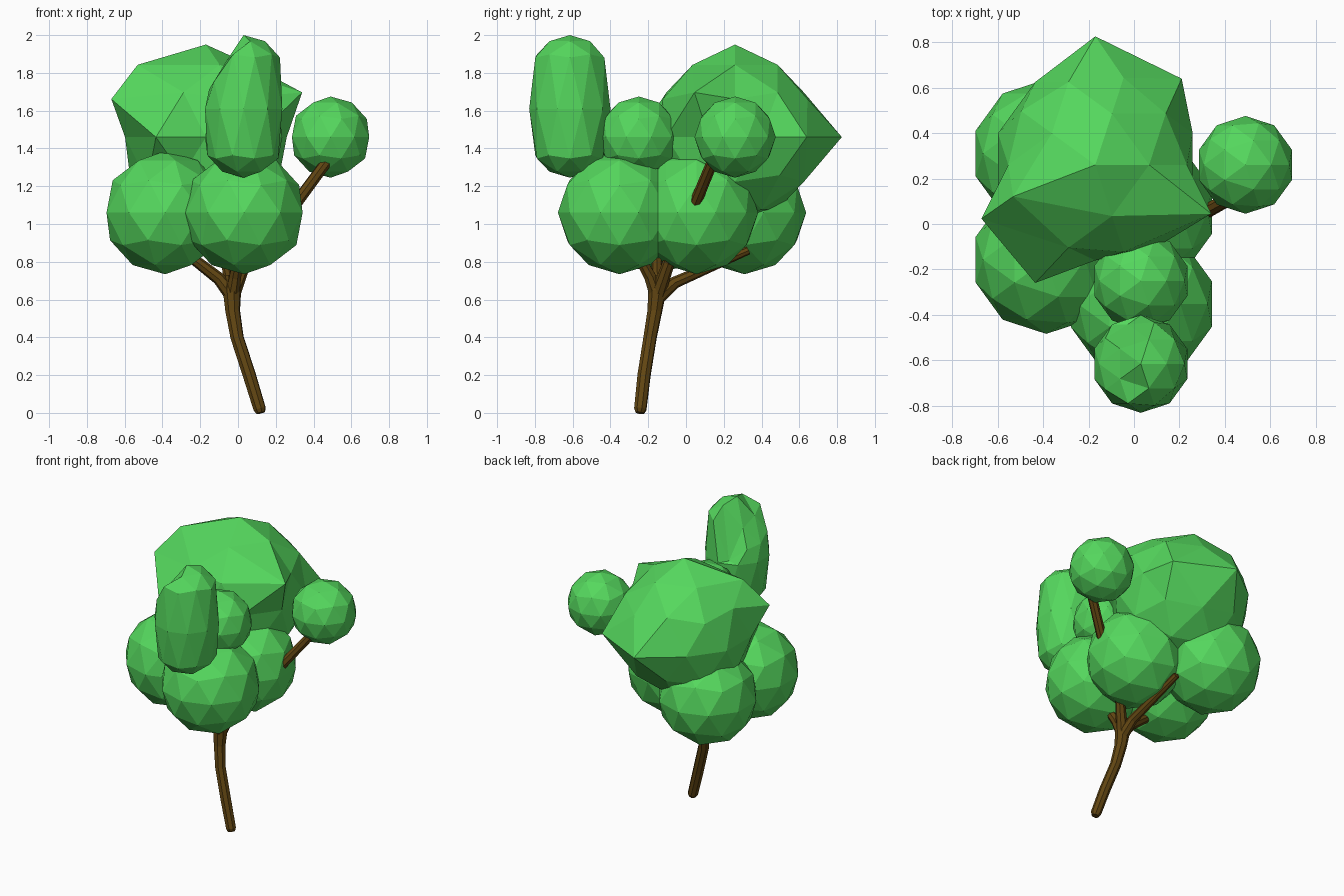
import bpy, bmesh
from mathutils import Vector

if "Cube" in bpy.data.objects:
    bpy.data.objects.remove(bpy.data.objects["Cube"])


def material(name, color):
    m = bpy.data.materials.new(name)
    m.diffuse_color = (*color, 1)
    m.use_nodes = True
    m.node_tree.nodes["Principled BSDF"].inputs["Base Color"].default_value = m.diffuse_color
    return m


LEAF = material("leaf_green", (0.09, 0.68, 0.11))
BARK = material("bark_brown", (0.12, 0.06, 0.006))


def clump(name, center, radius, moves=()):
    """Faceted ball of leaves; moves = (direction of a vertex, offset)."""
    bm = bmesh.new()
    bmesh.ops.create_icosphere(bm, subdivisions=2, radius=radius)
    start = {v: v.co.normalized() for v in bm.verts}
    for direction, offset in moves:
        d = Vector(direction).normalized()
        v = max(start, key=lambda k: start[k].dot(d))
        v.co += Vector(offset)
    mesh = bpy.data.meshes.new(name)
    bm.to_mesh(mesh)
    bm.free()
    mesh.materials.append(LEAF)
    ob = bpy.data.objects.new(name, mesh)
    ob.location = center
    bpy.context.collection.objects.link(ob)
    return ob


def limb(name, points):
    """Eight-sided tapering tube through (x, y, z, radius) points."""
    cu = bpy.data.curves.new(name, "CURVE")
    cu.dimensions = "3D"
    cu.bevel_depth = 1
    cu.bevel_resolution = 2
    cu.use_fill_caps = True
    sp = cu.splines.new("POLY")
    sp.points.add(len(points) - 1)
    for p, (x, y, z, r) in zip(sp.points, points):
        p.co = (x, y, z, 1)
        p.radius = r
    sp.use_smooth = False
    cu.materials.append(BARK)
    ob = bpy.data.objects.new(name, cu)
    bpy.context.collection.objects.link(ob)


# lower ring of large leaf clumps
for name, x, y in (("front_left_leaves", -0.386, -0.157),
                   ("front_leaves", 0.032, -0.352),
                   ("right_leaves", 0.032, 0.056),
                   ("back_left_leaves", -0.386, 0.31)):
    clump(name, (x, y, 1.06), 0.326)

# small leaf clumps
clump("right_small_leaves", (0.49, 0.26, 1.46), 0.215)
clump("front_small_leaves", (0.03, -0.25, 1.46), 0.215)

# tall front clump: upper half pulled upwards, with a groove at the back left
tall = clump("tall_front_leaves", (0.03, -0.615, 1.46), 0.215)
low_spots = (((-.851, 0, .526), 0.14), ((-.263, .809, .526), 0.05),
             ((-.425, .309, .85), 0.18), ((-.425, -.309, .85), 0.22),
             ((-.724, .526, .447), 0.15), ((-.724, -.526, .447), 0.20))
for v in tall.data.vertices:
    n = v.co.normalized()
    if abs(n.z) < 0.1:
        v.co.z += 0.15
    elif n.z > 0:
        lift = [h for d, h in low_spots if n.dot(Vector(d).normalized()) > 0.99]
        v.co.z += lift[0] if lift else 0.325

# big angular crown with pulled-out corners
clump("crown_leaves", (-0.17, 0.26, 1.46), 0.45, (
    ((0, 0, 1), (0, 0, 0.04)),
    ((0, 1, 0), (0, 0.115, 0)),
    ((.588, .809, 0), (0.115, 0.015, 0)),
    ((-.588, -.809, 0), (0, -0.155, 0)),
    ((0, -1, 0), (0, 0.03, 0)),
    ((-.724, -.526, .447), (-0.175, 0, 0)),
    ((.688, -.5, .526), (0.2, 0.01, 0)),
    ((-.425, -.309, .85), (-0.17, 0, 0)),
))

# trunk and branches
limb("trunk", [(0.12, -0.245, 0.0, 0.024), (0.115, -0.242, 0.02, 0.034),
               (0.06, -0.222, 0.2, 0.036), (-0.005, -0.19, 0.4, 0.036),
               (-0.028, -0.165, 0.54, 0.04), (-0.032, -0.152, 0.65, 0.05),
               (-0.03, -0.15, 0.73, 0.035)])
limb("right_branch", [(-0.03, -0.152, 0.62, 0.04), (0.04, -0.09, 0.8, 0.032),
                      (0.3, 0.045, 1.1, 0.032), (0.47, 0.14, 1.33, 0.03)])
limb("back_branch", [(-0.03, -0.16, 0.6, 0.04), (-0.04, -0.06, 0.69, 0.032),
                     (-0.08, 0.33, 0.86, 0.022)])
limb("left_branch", [(-0.03, -0.155, 0.62, 0.04), (-0.1, -0.15, 0.71, 0.034),
                     (-0.32, -0.157, 0.88, 0.026)])
limb("front_branch", [(-0.03, -0.155, 0.62, 0.04), (-0.015, -0.19, 0.72, 0.034),
                      (0.02, -0.3, 0.92, 0.026)])
